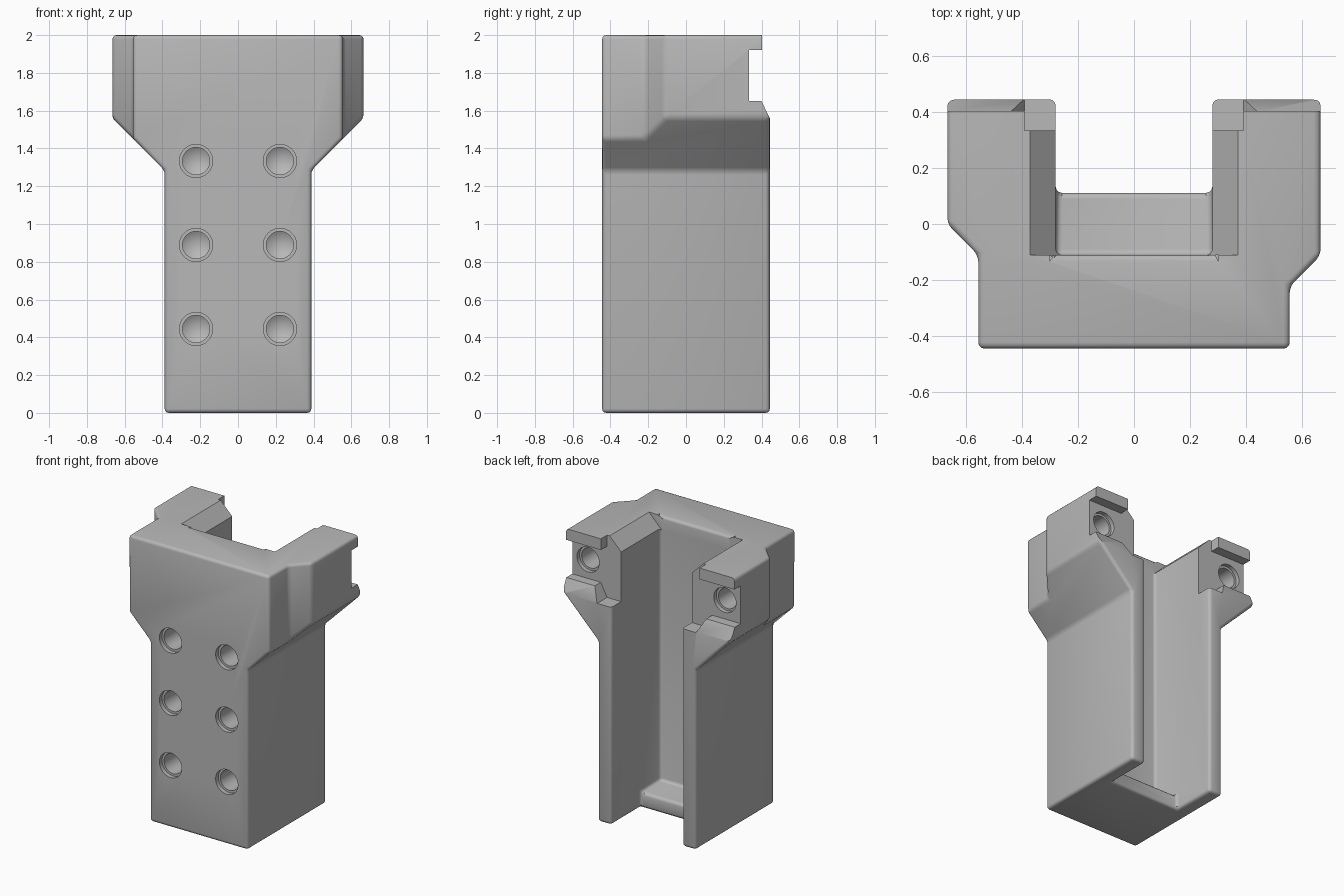
import bpy, bmesh, math
from mathutils import Vector

cube = bpy.data.objects.get("Cube")
if cube:
    bpy.data.objects.remove(cube, do_unlink=True)

grey = bpy.data.materials.new("machined_grey")
grey.use_nodes = True
grey.diffuse_color = (0.48, 0.48, 0.48, 1)
grey.node_tree.nodes["Principled BSDF"].inputs["Base Color"].default_value = grey.diffuse_color


def finish(name, bm):
    bmesh.ops.recalc_face_normals(bm, faces=bm.faces[:])
    mesh = bpy.data.meshes.new(name)
    bm.to_mesh(mesh)
    bm.free()
    mesh.materials.append(grey)
    ob = bpy.data.objects.new(name, mesh)
    bpy.context.collection.objects.link(ob)
    return ob


def prism(name, profile, plane, lo, hi):
    """Extrude a flat profile drawn in the xy, xz or yz plane."""
    place = {"xy": lambda a, b, c: (a, b, c),
             "xz": lambda a, b, c: (a, c, b),
             "yz": lambda a, b, c: (c, a, b)}[plane]
    bm = bmesh.new()
    face = bm.faces.new([bm.verts.new(place(a, b, lo)) for a, b in profile])
    out = bmesh.ops.extrude_face_region(bm, geom=[face])
    shift = Vector(place(0, 0, hi - lo))
    bmesh.ops.translate(bm, vec=shift,
                        verts=[v for v in out["geom"] if isinstance(v, bmesh.types.BMVert)])
    # The starting face is removed by some extrusions, so close any open end
    bmesh.ops.holes_fill(bm, edges=[e for e in bm.edges if e.is_boundary])
    return finish(name, bm)


def mirrored(half):
    return half + [(-x, z) for x, z in reversed(half)]


def apply_mod(ob, mod):
    bpy.context.view_layer.objects.active = ob
    bpy.ops.object.modifier_apply(modifier=mod.name)


def combine(ob, cutter, operation="DIFFERENCE"):
    cutter.hide_render = True
    mod = ob.modifiers.new("combine", "BOOLEAN")
    mod.operation, mod.solver, mod.object = operation, "EXACT", cutter
    apply_mod(ob, mod)
    bpy.data.objects.remove(cutter, do_unlink=True)


def drill(name, x, y, z, direction):
    """Blind hole with a shallow counterbore and a conical end."""
    rings = [(0.088, -0.05), (0.088, 0.03), (0.072, 0.03), (0.072, 0.2)]
    n = 32
    bm = bmesh.new()
    loops = [[bm.verts.new((x + r * math.cos(math.tau * i / n), y + d * direction,
                            z + r * math.sin(math.tau * i / n))) for i in range(n)]
             for r, d in rings]
    tip = bm.verts.new((x, y + 0.245 * direction, z))
    bm.faces.new(loops[0])
    for a, b in zip(loops, loops[1:]):
        for i in range(n):
            j = (i + 1) % n
            bm.faces.new((a[i], a[j], b[j], b[i]))
    for i in range(n):
        bm.faces.new((loops[-1][i], loops[-1][(i + 1) % n], tip))
    return finish(name, bm)


# Flared body, trimmed by its plan outline with uneven shoulder chamfers
D = 0.444
body = prism("bracket_body", mirrored([(0.388, 0), (0.388, 1.283), (0.665, 1.56), (0.665, 2)]),
             "xz", -D, D)
plan = [(-0.555, -1), (0.555, -1), (0.555, -0.222), (0.666, -0.111), (0.8, -0.111), (0.8, 1),
        (-0.8, 1), (-0.8, 0), (-0.666, 0), (-0.555, -0.111)]
combine(body, prism("plan_outline", plan, "xy", -1, 3), "INTERSECT")

# Open channel with a short floor ledge
channel = [(-0.111, 0.111), (0.111, 0.111), (0.111, -1), (1, -1), (1, 3), (-0.111, 3)]
combine(body, prism("channel", channel, "yz", -0.279, 0.279))

# Rounded edges
bm = bmesh.new()
bm.from_mesh(body.data)
bmesh.ops.remove_doubles(bm, verts=bm.verts[:], dist=0.0005)
bmesh.ops.dissolve_limit(bm, angle_limit=0.01, verts=bm.verts[:], edges=bm.edges[:])
bm.to_mesh(body.data)
bm.free()
bevel = body.modifiers.new("rounding", "BEVEL")
bevel.width, bevel.segments = 0.022, 3
bevel.limit_method, bevel.angle_limit = "ANGLE", math.radians(30)
apply_mod(body, bevel)

# Chamfered mouth of the channel
combine(body, prism("mouth_chamfer", mirrored([(0.27, 1.9), (0.39, 2.02)]), "xz", -0.111, 1))

# Clamping slots at the back: inner relief, then hooked groove
relief = [(0.39, 1.555), (0.44, 1.65), (0.44, 1.7), (0.39, 1.7), (0.39, 2.1)]
combine(body, prism("inner_relief", mirrored(relief), "xz", 0.333, 1))
groove = [(D, 1.56), (0.4, 1.65), (0.333, 1.65), (0.333, 1.92),
          (0.403, 1.92), (0.403, 2.1), (0.6, 2.1), (0.6, 1.56)]
combine(body, prism("hook_groove", groove, "yz", -1, 1))

# Bolt holes: three rows in the front, one in each rear post
for side in (-1, 1):
    for row in (1, 2, 3):
        combine(body, drill("front_hole", side * 0.222, -D, row * 0.4445, 1))
    combine(body, drill("post_hole", side * 0.54, 0.333, 1.785, -1))

# Smooth shading on rounded parts, sharp elsewhere
bpy.ops.object.select_all(action="DESELECT")
body.select_set(True)
bpy.context.view_layer.objects.active = body
bpy.ops.object.shade_smooth_by_angle(angle=math.radians(32))
